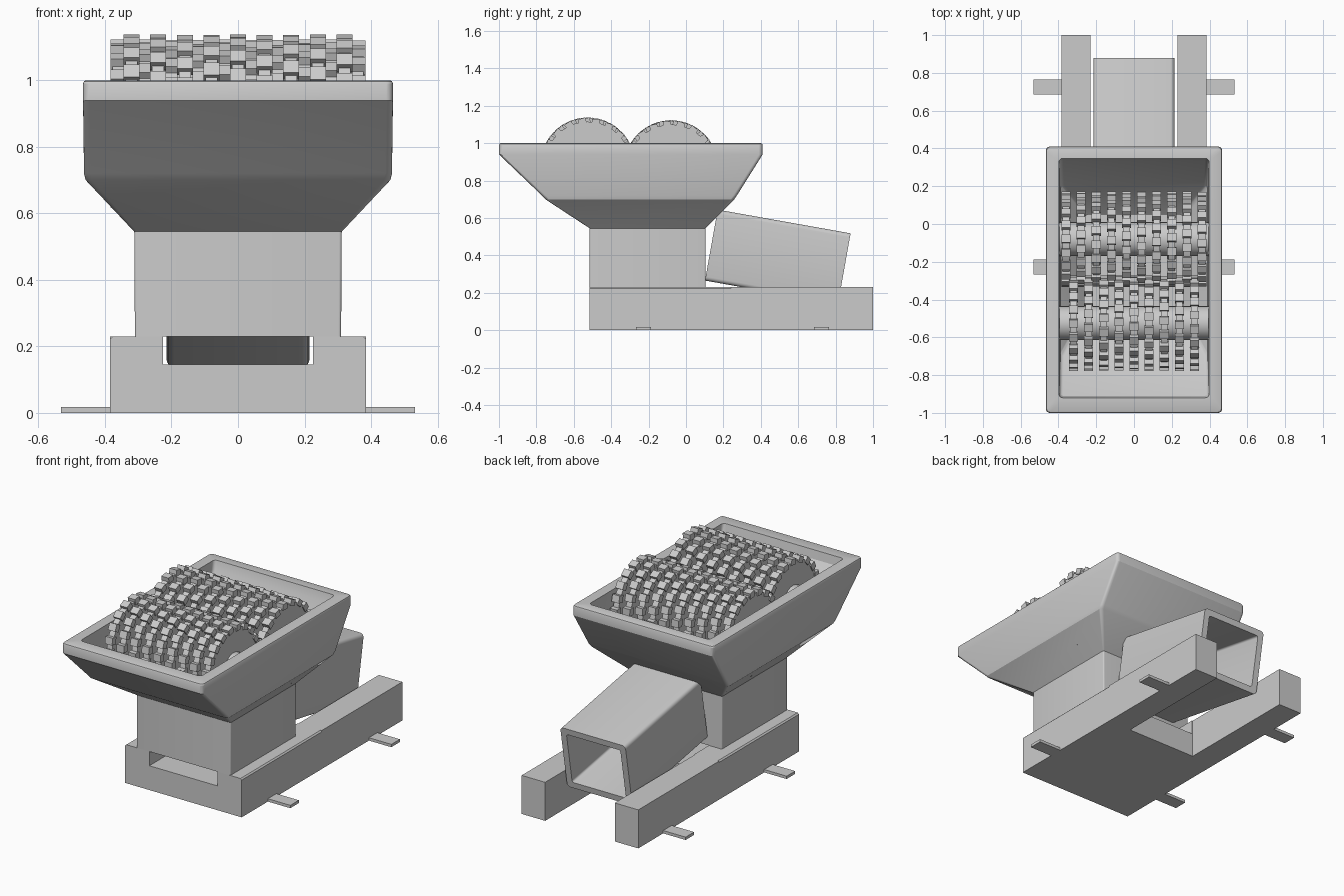
import bpy, bmesh, math
from mathutils import Matrix, Vector

if "Cube" in bpy.data.objects:
    bpy.data.objects.remove(bpy.data.objects["Cube"])


def finish(bm, name, smooth=True):
    bmesh.ops.recalc_face_normals(bm, faces=bm.faces)
    me = bpy.data.meshes.new(name)
    bm.to_mesh(me)
    bm.free()
    ob = bpy.data.objects.new(name, me)
    bpy.context.collection.objects.link(ob)
    if smooth:
        bpy.context.view_layer.objects.active = ob
        ob.select_set(True)
        bpy.ops.object.shade_smooth_by_angle(angle=math.radians(25))
        ob.select_set(False)
    return ob


def add_box(bm, lo, hi, xf=Matrix()):
    lo, hi = Vector(lo), Vector(hi)
    m = xf @ Matrix.Translation((lo + hi) / 2) @ Matrix.Diagonal((*(hi - lo), 1))
    bmesh.ops.create_cube(bm, size=1, matrix=m)


def rounded_rect(hx, b0, b1, r, seg=4):
    """Points of a rectangle centred on the first axis, with round corners."""
    pts = []
    for k, (cx, cy) in enumerate([(hx - r, b1 - r), (r - hx, b1 - r), (r - hx, b0 + r), (hx - r, b0 + r)]):
        for i in range(seg + 1):
            a = math.pi / 2 * (k + i / seg)
            pts.append((cx + r * math.cos(a), cy + r * math.sin(a)))
    return pts


def loft(bm, rings, close=False, cap_ends=False):
    vs = [[bm.verts.new(p) for p in ring] for ring in rings]
    n = len(vs[0])
    pairs = list(zip(vs, vs[1:])) + ([(vs[-1], vs[0])] if close else [])
    for a, b in pairs:
        for i in range(n):
            bm.faces.new((a[i], a[(i + 1) % n], b[(i + 1) % n], b[i]))
    if cap_ends:
        bm.faces.new(vs[0])
        bm.faces.new(vs[-1])


# U-shaped base: outline extruded upward, with a low channel floor between the rails
bm = bmesh.new()
section = [(-.385, 0), (.385, 0), (.385, .222), (.377, .23), (.225, .23),
           (.225, .145), (-.225, .145), (-.225, .23), (-.377, .23), (-.385, .222)]
loft(bm, [[(x, y, z) for x, z in section] for y in (-.515, .24)], cap_ends=True)
finish(bm, "base_block", False)
for side, name in ((1, "right_rail"), (-1, "left_rail")):
    bm = bmesh.new()
    x0, x1 = sorted((side * .23, side * .385))
    add_box(bm, (x0, .24, 0), (x1, 1, .23))
    finish(bm, name, False)

# Mounting tabs at floor level
for side in (1, -1):
    for y in (-.228, .725):
        bm = bmesh.new()
        x0, x1 = sorted((side * .37, side * .533))
        add_box(bm, (x0, y - .04, 0), (x1, y + .04, .017))
        finish(bm, "mounting_tab", False)

# Hopper and neck: rings from the neck foot up the outside, over the rim, down the inside
bm = bmesh.new()
levels = [(.23, .31, -.515, .105, .008), (.545, .312, -.515, .105, .008),
          (.70, .458, -.752, .258, .02), (.72, .463, -.77, .272, .02),
          (.94, .466, -1, .41, .02), (.99, .466, -1, .41, .02),
          (.997, .463, -.997, .407, .02), (1, .457, -.99, .40, .02),
          (1, .398, -.92, .347, .02), (.95, .395, -.91, .335, .02),
          (.72, .39, -.70, .205, .02), (.57, .26, -.46, .05, .02), (.25, .26, -.46, .05, .02)]
loft(bm, [[(x, y, z) for x, y in rounded_rect(hx, y0, y1, r)] for z, hx, y0, y1, r in levels], cap_ends=True)
finish(bm, "hopper")

# Sloping discharge chute: hollow square tube
bm = bmesh.new()
tilt = math.radians(10.1)
xf = Matrix.Translation((0, .88, .518)) @ Matrix.Rotation(-tilt, 4, 'X')
H, W = .385, .037
outer, inner = rounded_rect(.215, -H, 0, .022), rounded_rect(.215 - W, W - H, -W, .012)
rings = [[xf @ Vector((x, y, z)) for x, z in prof]
         for prof, y in ((outer, -.722), (outer, 0), (inner, 0), (inner, -.722))]
loft(bm, rings, close=True)
finish(bm, "discharge_chute")

# Two shredder rollers with interleaved toothed discs
TEETH = 20


def roller(name, y, z, count, rot):
    bm = bmesh.new()
    place = Matrix.Translation((0, y, z))
    lie = Matrix.Rotation(math.pi / 2, 4, 'Y')
    bmesh.ops.create_cone(bm, cap_ends=True, segments=24, radius1=.09, radius2=.09,
                          depth=.79, matrix=place @ lie)
    for i in range(count):
        x = (i - (count - 1) / 2) * .08
        bmesh.ops.create_cone(bm, cap_ends=True, segments=40, radius1=.23, radius2=.23, depth=.036,
                              matrix=place @ Matrix.Translation((x, 0, 0)) @ lie)
        for t in range(TEETH):
            a = 2 * math.pi * (t + i * .3) / TEETH
            m = (place @ Matrix.Rotation(a * rot, 4, 'X') @ Matrix.Translation((x, 0, .231))
                 @ Matrix.Rotation(math.radians(10) * rot, 4, 'X'))
            add_box(bm, (-.024, -.021, -.018), (.024, .021, .018), m)
    finish(bm, name)


roller("front_shredder_roller", -.525, .885, 9, 1)
roller("rear_shredder_roller", -.08, .870, 10, -1)
